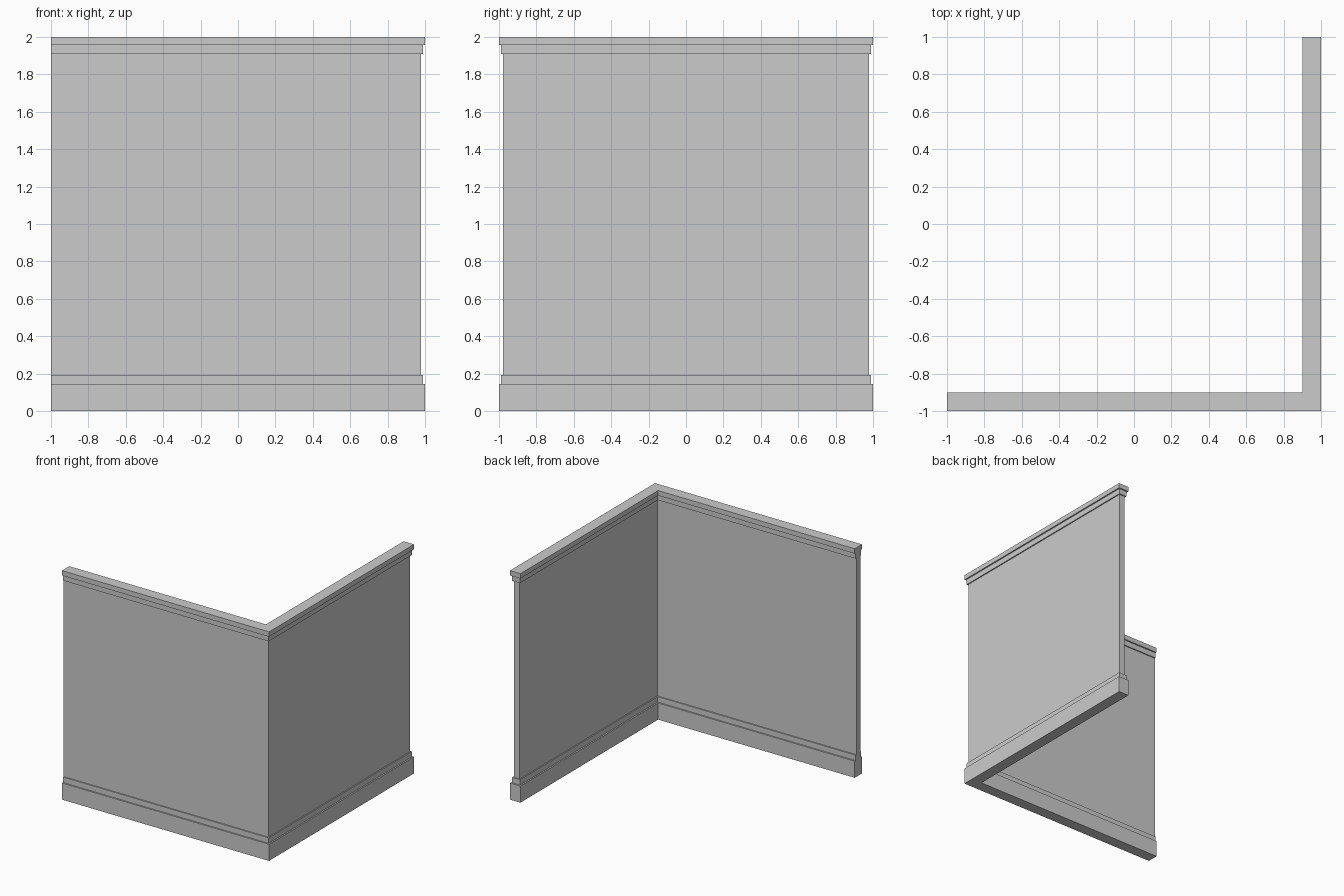
import bpy, bmesh

if "Cube" in bpy.data.objects:
    bpy.data.objects.remove(bpy.data.objects["Cube"])


def outline(inset):
    # L-shaped plan, inset on every side except the flush joining end at x = -1
    o, i = 1 - inset, 0.9 + inset
    return [(-1, -o), (o, -o), (o, o), (i, o), (i, -i), (-1, -i)]


def tier(name, steps, cap_bottom=False, cap_top=False):
    # Loft the plan through (inset, height) steps
    bm = bmesh.new()
    rings = [[bm.verts.new((x, y, z)) for x, y in outline(d)] for d, z in steps]
    for a, b in zip(rings, rings[1:]):
        for k in range(6):
            n = (k + 1) % 6
            bm.faces.new((a[k], a[n], b[n], b[k])) if (a[k].co - b[k].co).length > 0 else None
    if cap_bottom:
        bm.faces.new(rings[0][::-1])
    if cap_top:
        bm.faces.new(rings[-1])
    # Ledges leave zero-area slivers on the flush end
    bmesh.ops.dissolve_degenerate(bm, dist=1e-5, edges=bm.edges[:])
    mesh = bpy.data.meshes.new(name)
    bm.to_mesh(mesh)
    bm.free()
    obj = bpy.data.objects.new(name, mesh)
    bpy.context.collection.objects.link(obj)
    return obj


FULL, MID, THIN = 0, 0.012, 0.022

# Stepped skirting, thin wall panel, stepped cornice
tier("skirting", [(FULL, 0), (FULL, 0.145), (MID, 0.145), (MID, 0.193), (THIN, 0.193)], cap_bottom=True)
tier("wall_panel", [(THIN, 0.193), (THIN, 1.909)])
tier("cornice", [(THIN, 1.909), (MID, 1.909), (MID, 1.957), (FULL, 1.957), (FULL, 2)], cap_top=True)
